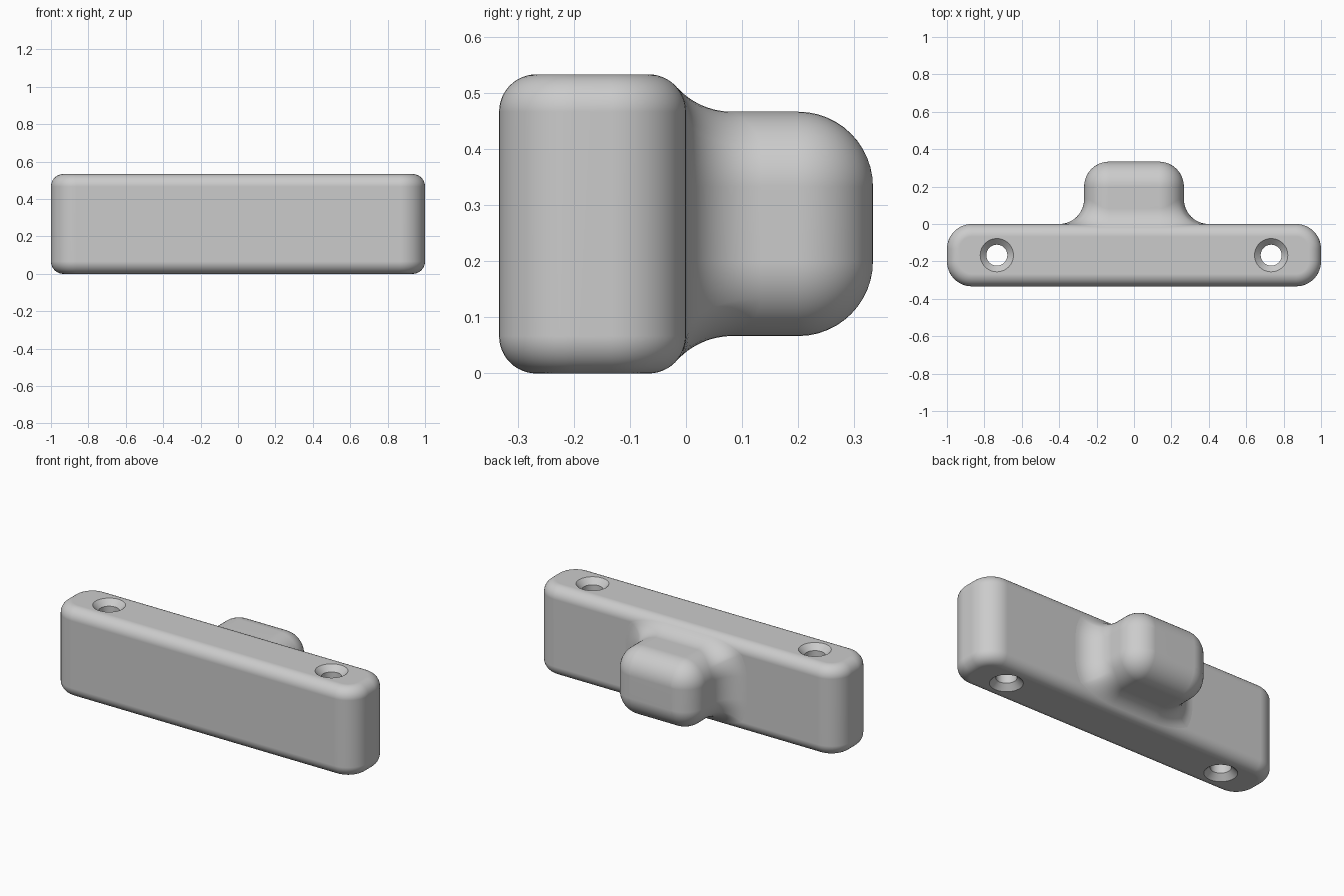
import bpy
import bmesh
from math import sin, cos, pi, sqrt, radians
from mathutils import Vector

cube = bpy.data.objects.get("Cube")
if cube:
    bpy.data.objects.remove(cube, do_unlink=True)

E = 1 / 15            # small edge radius of the bar
R = 2 / 15            # large radius: corners, knob and blend
TOP = 8 / 15          # bar height
MID = TOP / 2
STEPS = 12
QUARTER = [i / STEPS * pi / 2 for i in range(STEPS + 1)]

grey = bpy.data.materials.new("plain grey")
grey.use_nodes = True
GREY = (0.6, 0.6, 0.6, 1)
grey.diffuse_color = GREY
grey.node_tree.nodes["Principled BSDF"].inputs["Base Color"].default_value = GREY


def rounded_rect(hu, hv, r):
    """Outline points with their outward directions, as (u, v, nu, nv)."""
    pts = []
    for q, (su, sv) in enumerate([(1, 1), (-1, 1), (-1, -1), (1, -1)]):
        for a in QUARTER:
            nu, nv = cos(a + q * pi / 2), sin(a + q * pi / 2)
            pts.append((su * (hu - r) + r * nu, sv * (hv - r) + r * nv, nu, nv))
    return pts


def skin(name, rings, cap_start=True):
    """Join rings of points into a surface and close its ends."""
    bm = bmesh.new()
    loops = [[bm.verts.new(p) for p in ring] for ring in rings]
    for a, b in zip(loops, loops[1:]):
        for i in range(len(a)):
            j = (i + 1) % len(a)
            bm.faces.new((a[i], a[j], b[j], b[i]))
    bm.faces.new(loops[-1])
    if cap_start:
        bm.faces.new(loops[0])
    bmesh.ops.remove_doubles(bm, verts=bm.verts, dist=1e-5)
    bmesh.ops.recalc_face_normals(bm, faces=bm.faces)
    mesh = bpy.data.meshes.new(name)
    bm.to_mesh(mesh)
    bm.free()
    mesh.materials.append(grey)
    obj = bpy.data.objects.new(name, mesh)
    bpy.context.collection.objects.link(obj)
    return obj


def activate(obj):
    bpy.ops.object.select_all(action="DESELECT")
    obj.select_set(True)
    bpy.context.view_layer.objects.active = obj


def smooth(obj):
    activate(obj)
    bpy.ops.object.shade_smooth_by_angle(angle=radians(30))
    mod = obj.modifiers.new("even normals", "WEIGHTED_NORMAL")
    mod.keep_sharp = True


# Bar: rounded outline, softened along top and bottom
def bar_ring(inset, z):
    outline = rounded_rect(1 - inset, 1 / 6 - inset, R - inset)
    return [(u, v - 1 / 6, z) for u, v, _, _ in outline]


lower = [(E * (1 - sin(a)), E * (1 - cos(a))) for a in QUARTER]
upper = [(inset, TOP - z) for inset, z in reversed(lower)]
bar = skin("bar", [bar_ring(inset, z) for inset, z in lower + upper])

# Screw holes, countersunk at both ends
HOLE, SINK, DEPTH, OVER = 0.056, 0.089, 0.033, 0.02
half = [(SINK + OVER, -OVER), (HOLE, DEPTH)]
profile = half + [(r, TOP - z) for r, z in reversed(half)]
for side in (-1, 1):
    rings = [[(side * 11 / 15 + r * cos(i * pi / 24), r * sin(i * pi / 24) - 1 / 6, z)
              for i in range(48)] for r, z in profile]
    cutter = skin("hole_cutter", rings)
    cutter.hide_render = True
    activate(bar)
    cut = bar.modifiers.new("screw hole", "BOOLEAN")
    cut.operation = "DIFFERENCE"
    cut.solver = "EXACT"
    cut.object = cutter
    bpy.ops.object.modifier_apply(modifier=cut.name)
    bpy.data.objects.remove(cutter, do_unlink=True)
smooth(bar)

# Knob: a blend rolled between it and the bar, then a fully rounded end
section = rounded_rect(2 * R, 0.2, R)


def blend_point(u, v, nu, nv, t):
    centre = Vector((u + R * nu, 0, v + R * nv))
    rise = max(abs(centre.z) - (MID - E), 0)       # ball above the bar's flat back
    centre.y = sqrt((R + E) ** 2 - rise ** 2) - E
    edge_z = max(min(centre.z, MID - E), E - MID)
    to_bar = (Vector((centre.x, -E, edge_z)) - centre).normalized()
    to_knob = Vector((-nu, 0, -nv))
    angle = to_bar.angle(to_knob)
    way = (to_bar * sin((1 - t) * angle) + to_knob * sin(t * angle)) / sin(angle)
    p = centre + R * way
    return (p.x, p.y, p.z + MID)


rings = [[blend_point(*s, i / STEPS) for s in section] for i in range(STEPS + 1)]
for a in QUARTER:
    inset = R * (1 - cos(a))
    rings.append([(u - inset * nu, 0.2 + R * sin(a), v - inset * nv + MID)
                  for u, v, nu, nv in section])
knob = skin("knob", rings, cap_start=False)
smooth(knob)
